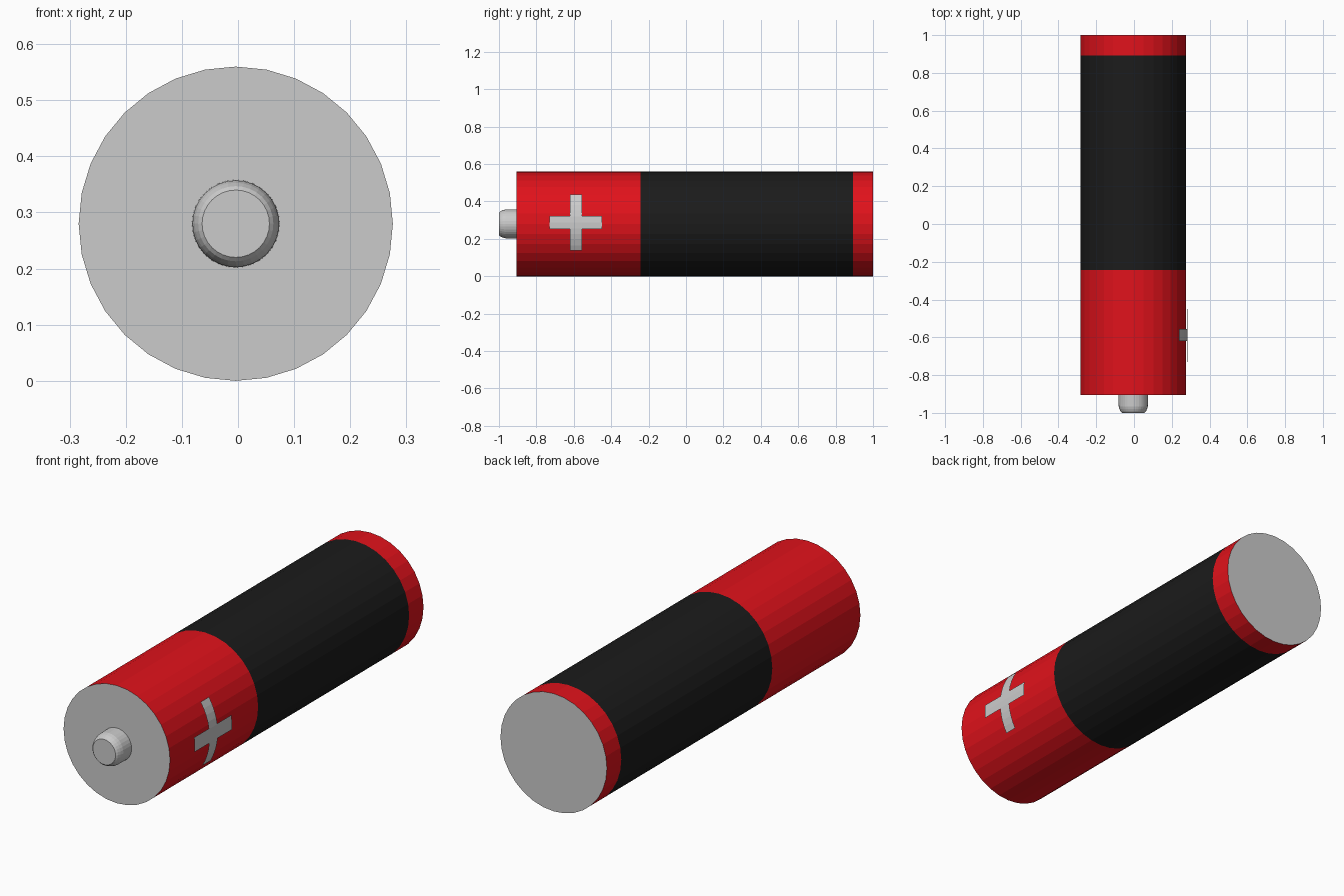
import bpy, math

if "Cube" in bpy.data.objects:
    bpy.data.objects.remove(bpy.data.objects["Cube"])

CX, CZ, SIDES = -0.004, 0.28, 32


def material(name, rgb):
    m = bpy.data.materials.new(name)
    m.diffuse_color = (*rgb, 1)
    m.use_nodes = True
    m.node_tree.nodes["Principled BSDF"].inputs["Base Color"].default_value = m.diffuse_color
    return m


def mesh_object(name, verts, faces, mats=(), indices=None):
    me = bpy.data.meshes.new(name)
    me.from_pydata(verts, [], faces)
    for m in mats:
        me.materials.append(m)
    if indices:
        for p, i in zip(me.polygons, indices):
            p.material_index = i
    me.update()
    ob = bpy.data.objects.new(name, me)
    bpy.context.collection.objects.link(ob)
    return ob


def lathe(name, profile, mats=(), bands=None, back_cap=True):
    """Spin (y, radius) rings, listed front to back, about the long axis."""
    verts, faces, idx = [], [], []
    for y, r in profile:
        for k in range(SIDES):
            a = 2 * math.pi * k / SIDES
            verts.append((CX + r * math.cos(a), y, CZ + r * math.sin(a)))
    for i in range(len(profile) - 1):
        for k in range(SIDES):
            n = (k + 1) % SIDES
            a, b = i * SIDES, (i + 1) * SIDES
            faces.append((a + k, a + n, b + n, b + k)[::-1])
            idx.append(bands[i] if bands else 0)
    faces.append(tuple(range(SIDES)))
    idx.append(0)
    if back_cap:
        last = (len(profile) - 1) * SIDES
        faces.append(tuple(reversed(range(last, last + SIDES))))
        idx.append(0)
    return mesh_object(name, verts, faces, mats, idx if mats else None)


def curved_strip(name, y0, y1, z0, z1, r, steps, mat):
    """Thin sheet wrapped around the right side of the case."""
    a0, a1 = math.asin((z0 - CZ) / r), math.asin((z1 - CZ) / r)
    verts = []
    for i in range(steps + 1):
        a = a0 + (a1 - a0) * i / steps
        for y in (y0, y1):
            verts.append((CX + r * math.cos(a), y, CZ + r * math.sin(a)))
    faces = [(2 * i, 2 * i + 1, 2 * i + 3, 2 * i + 2) for i in range(steps)]
    return mesh_object(name, verts, faces, [mat])


grey = material("metal grey", (0.6, 0.6, 0.6))
red = material("red", (0.75, 0.006, 0.011))
black = material("black", (0.011, 0.011, 0.011))

# Case: grey end discs with red, black and red bands
lathe("battery_case", [(-0.905, 0.28), (-0.243, 0.28), (0.892, 0.28), (1.0, 0.28)],
      [grey, red, black], [1, 2, 1])

# Rounded contact at the front
tip = lathe("front_contact", [(-1.0, 0.06), (-0.993, 0.067), (-0.98, 0.073),
                              (-0.965, 0.077), (-0.905, 0.078)], [grey], [0] * 4, False)

# Plus mark on the right side
curved_strip("plus_upright", -0.62, -0.557, 0.137, 0.437, 0.288, 10, grey)
curved_strip("plus_crossbar", -0.73, -0.45, 0.253, 0.322, 0.2875, 2, grey)
